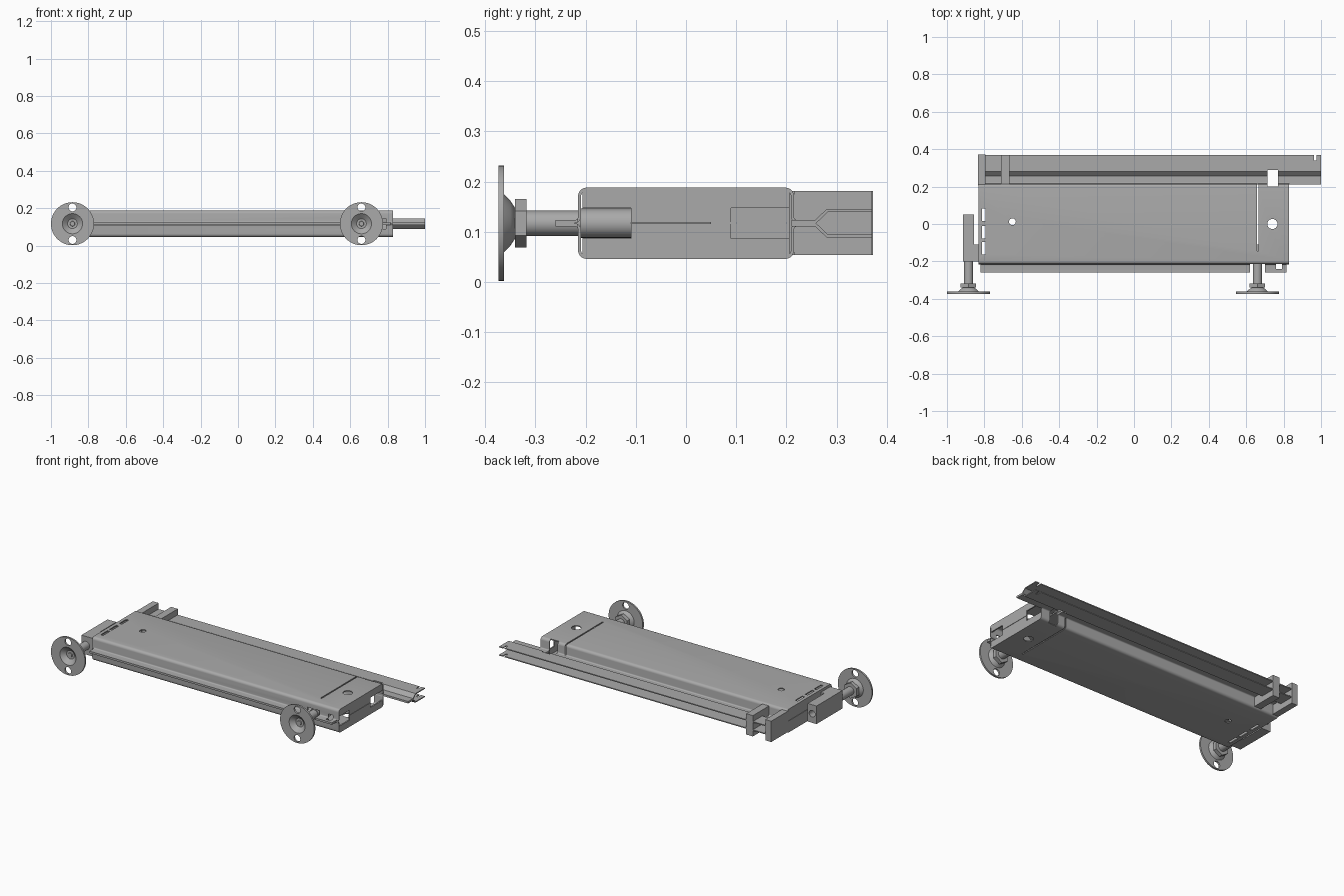
import bpy, bmesh, math
from mathutils import Matrix

if "Cube" in bpy.data.objects:
    bpy.data.objects.remove(bpy.data.objects["Cube"])

MID = 0.117      # height of the seam between the two half shells
GAUGE = 0.006    # sheet thickness

steel = bpy.data.materials.new("grey steel")
steel.use_nodes = True
GREY = (0.4, 0.4, 0.4, 1)
steel.diffuse_color = GREY
steel.node_tree.nodes["Principled BSDF"].inputs["Base Color"].default_value = GREY


def finish(name, bm, smooth=False):
    bmesh.ops.recalc_face_normals(bm, faces=bm.faces)
    mesh = bpy.data.meshes.new(name)
    bm.to_mesh(mesh)
    bm.free()
    mesh.materials.append(steel)
    ob = bpy.data.objects.new(name, mesh)
    bpy.context.collection.objects.link(ob)
    if smooth:
        activate(ob)
        bpy.ops.object.shade_smooth_by_angle(angle=math.radians(35))
    return ob


def activate(ob):
    bpy.ops.object.select_all(action="DESELECT")
    ob.select_set(True)
    bpy.context.view_layer.objects.active = ob


def apply(ob, mod):
    activate(ob)
    bpy.ops.object.modifier_apply(modifier=mod.name)


def box(name, xs, ys, zs):
    bm = bmesh.new()
    bmesh.ops.create_cube(bm, size=1)
    for v in bm.verts:
        for i, (a, b) in enumerate((xs, ys, zs)):
            v.co[i] = a if v.co[i] < 0 else b
    return finish(name, bm)


def cylinder(name, centre, radius, depth, axis="Y", sides=32):
    bm = bmesh.new()
    bmesh.ops.create_cone(bm, cap_ends=True, segments=sides, radius1=radius,
                          radius2=radius, depth=depth)
    if axis == "Y":
        bm.transform(Matrix.Rotation(math.pi / 2, 4, "X"))
    bm.transform(Matrix.Translation(centre))
    return finish(name, bm, smooth=sides > 6)


def cut(ob, cutters):
    for c in cutters:
        c.hide_render = True
        mod = ob.modifiers.new("cut", "BOOLEAN")
        mod.operation, mod.solver, mod.object = "DIFFERENCE", "EXACT", c
        apply(ob, mod)


def discard(cutters):
    for c in cutters:
        bpy.data.objects.remove(c)


def sheet(name, path, x0, x1, side):
    """Extrude a (y, height above seam) path along x, then thicken it."""
    bm = bmesh.new()
    rows = [[bm.verts.new((x, y, MID + side * h)) for y, h in path] for x in (x0, x1)]
    for i in range(len(path) - 1):
        bm.faces.new((rows[0][i], rows[0][i + 1], rows[1][i + 1], rows[1][i]))
    ob = finish(name, bm)
    mod = ob.modifiers.new("gauge", "SOLIDIFY")
    mod.thickness, mod.offset, mod.use_even_offset = GAUGE, 0, True
    apply(ob, mod)
    return ob


def arc(cy, ch, r, start, end, steps=5):
    return [(cy + r * math.cos(math.radians(start + (end - start) * i / steps)),
             ch + r * math.sin(math.radians(start + (end - start) * i / steps)))
            for i in range(steps + 1)]


# Half shell profile: flange, wall, rounded plate, wall, flange
LOW, TOP = 0.003, 0.068
shell_path = ([(-0.26, LOW)] + arc(-0.222, LOW + 0.01, 0.01, -90, 0)
              + arc(-0.198, TOP - 0.014, 0.014, 180, 90)
              + arc(0.198, TOP - 0.014, 0.014, 90, 0)
              + arc(0.222, LOW + 0.01, 0.01, 180, 270))
# Rail half: flat web that forks outward
rail_path = [(0.21, LOW), (0.258, LOW), (0.281, 0.025), (0.37, 0.025)]

shell_cutters = [
    cylinder("cutter_hole_left", (0.74, 0, MID), 0.027, 1, "Z"),
    cylinder("cutter_hole_right", (-0.65, 0.012, MID), 0.018, 1, "Z"),
    box("cutter_slit", (0.657, 0.665), (-0.145, 0.23), (-0.1, 0.4)),
    box("cutter_foot_gap", (0.62, 0.70), (-0.3, -0.19), (0.085, 0.149)),
    box("cutter_flange_notch", (0.76, 0.79), (-0.24, -0.2), (0.09, 0.145)),
    box("cutter_flange_start", (-0.9, -0.82), (-0.3, -0.216), (0, 0.3)),
    box("cutter_flange_end", (0.815, 0.9), (-0.3, -0.216), (0, 0.3)),
]
for y in (-0.13, -0.045, 0.05):
    shell_cutters.append(box("cutter_bend_slot", (-0.812, -0.795),
                             (y - 0.033, y + 0.033), (-0.1, 0.4)))
rail_cutters = [
    box("cutter_rail_window", (0.715, 0.77), (0.2, 0.29), (0, 0.3)),
    box("cutter_rail_notch", (0.963, 0.975), (0.34, 0.4), (0, 0.3)),
]

for side, label in ((1, "upper"), (-1, "lower")):
    shell = sheet(label + "_shell", shell_path, -0.832, 0.83, side)
    cut(shell, shell_cutters + rail_cutters[:1])
    activate(shell)
    bpy.ops.object.shade_smooth_by_angle(angle=math.radians(30))
    rail = sheet(label + "_rail", rail_path, -0.832, 1.0, side)
    cut(rail, rail_cutters)
discard(shell_cutters + rail_cutters)

# End walls, the left one with side windows
windows = [box("cutter_window", (0.7, 0.9), ys, (0.087, 0.147))
           for ys in ((-0.3, -0.11), (0.09, 0.3))]
for label, x in (("right", -0.832), ("left", 0.822)):
    for part, zs in (("upper", (MID + 0.001, 0.185)), ("lower", (0.049, MID - 0.001))):
        wall = box(f"{label}_{part}_end_wall", (x, x + 0.008), (-0.206, 0.206), zs)
        if label == "left":
            cut(wall, windows)
discard(windows)

# Stop blocks that straddle the rail
box("rail_end_block", (-0.835, -0.795), (0.205, 0.372), (0.054, 0.181))
box("rail_inner_block", (-0.71, -0.665), (0.215, 0.37), (0.054, 0.181))

# Bracket that carries the outer foot
bracket = box("foot_bracket", (-0.915, -0.855), (-0.2, 0.05), (0.062, 0.172))
bore = cylinder("cutter_bore", (-0.885, 0, MID), 0.02, 0.6)
cut(bracket, [bore])
discard([bore])
box("bracket_joint", (-0.856, -0.83), (-0.2, -0.11), (0.062, 0.172))


def foot(label, x, rod_end):
    """Round levelling foot: turned dish, hex nut and threaded rod."""
    profile = [(0, -0.354), (0.012, -0.354), (0.014, -0.349), (0.026, -0.349),
               (0.054, -0.373), (0.115, -0.373), (0.115, -0.362), (0.057, -0.362),
               (0.045, -0.35), (0.03, -0.34), (0, -0.34)]
    bm = bmesh.new()
    verts = [bm.verts.new((r, y, 0)) for r, y in profile]
    edges = [bm.edges.new(pair) for pair in zip(verts, verts[1:])]
    bmesh.ops.spin(bm, geom=verts + edges, cent=(0, 0, 0), axis=(0, 1, 0),
                   angle=math.tau, steps=48)
    bmesh.ops.remove_doubles(bm, verts=bm.verts, dist=0.0001)
    bm.transform(Matrix.Translation((x, 0, MID)))
    dish = finish(label + "_foot_dish", bm)
    holes = [cylinder("cutter_foot_hole", (x, -0.37, MID + s * 0.087), 0.021, 0.1)
             for s in (-1, 1)]
    cut(dish, holes)
    discard(holes)
    activate(dish)
    bpy.ops.object.shade_smooth_by_angle(angle=math.radians(35))
    cylinder(label + "_foot_nut", (x, -0.329, MID), 0.048, 0.023, sides=6)
    cylinder(label + "_foot_rod", (x, (rod_end - 0.345) / 2, MID), 0.025, rod_end + 0.345)


foot("right", -0.885, -0.19)
foot("left", 0.66, -0.15)
cylinder("left_foot_sleeve", (0.66, -0.16, MID), 0.029, 0.1)
